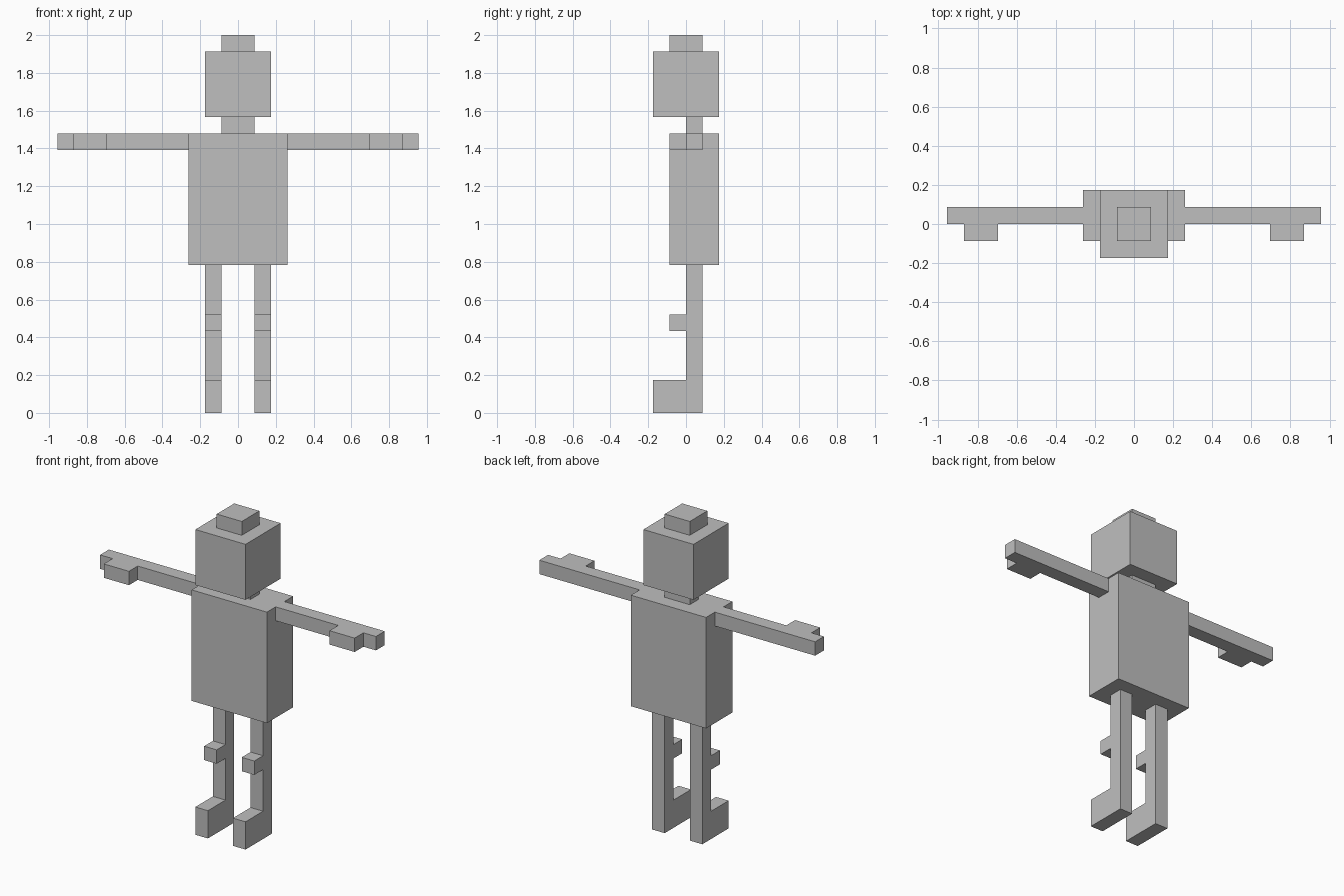
import bpy
import bmesh
from mathutils import Vector

if "Cube" in bpy.data.objects:
    bpy.data.objects.remove(bpy.data.objects["Cube"])

U = 2 / 23  # one block of the figure's grid

grey = bpy.data.materials.new("plain_grey")
grey.diffuse_color = (0.52, 0.52, 0.52, 1)
grey.use_nodes = True
grey.node_tree.nodes["Principled BSDF"].inputs["Base Color"].default_value = grey.diffuse_color


def prism(name, outline, depth):
    """Extrude a closed planar outline (in blocks) along a depth vector."""
    bm = bmesh.new()
    face = bm.faces.new([bm.verts.new(Vector(p) * U) for p in outline])
    ext = bmesh.ops.extrude_face_region(bm, geom=[face], use_keep_orig=True)
    moved = [v for v in ext["geom"] if isinstance(v, bmesh.types.BMVert)]
    bmesh.ops.translate(bm, verts=moved, vec=Vector(depth) * U)
    bmesh.ops.recalc_face_normals(bm, faces=bm.faces)
    mesh = bpy.data.meshes.new(name)
    bm.to_mesh(mesh)
    bm.free()
    mesh.materials.append(grey)
    obj = bpy.data.objects.new(name, mesh)
    bpy.context.collection.objects.link(obj)
    return obj


def box(name, x, y, z):
    """Box from (min, max) ranges given in blocks."""
    base = [(x[0], y[0], z[0]), (x[1], y[0], z[0]),
            (x[1], y[1], z[0]), (x[0], y[1], z[0])]
    return prism(name, base, (0, 0, z[1] - z[0]))


# Body, neck, head and hat
box("torso", (-3, 3), (-1, 2), (9, 17))
box("neck", (-1, 1), (0, 1), (17, 18))
box("head", (-2, 2), (-2, 2), (18, 22))
box("hat", (-1, 1), (-1, 1), (22, 23))

# Arm seen from above, with a thumb block pointing forward
arm = [(3, 0), (8, 0), (8, -1), (10, -1), (10, 0), (11, 0), (11, 1), (3, 1)]
# Leg seen from the side (y, z), with foot and knee pointing forward
leg = [(1, 0), (1, 9), (0, 9), (0, 6), (-1, 6), (-1, 5),
       (0, 5), (0, 2), (-2, 2), (-2, 0)]

for side, s in (("left", -1), ("right", 1)):
    prism(side + "_arm", [(s * x, y, 16) for x, y in arm], (0, 0, 1))
    prism(side + "_leg", [(s, y, z) for y, z in leg], (s, 0, 0))
